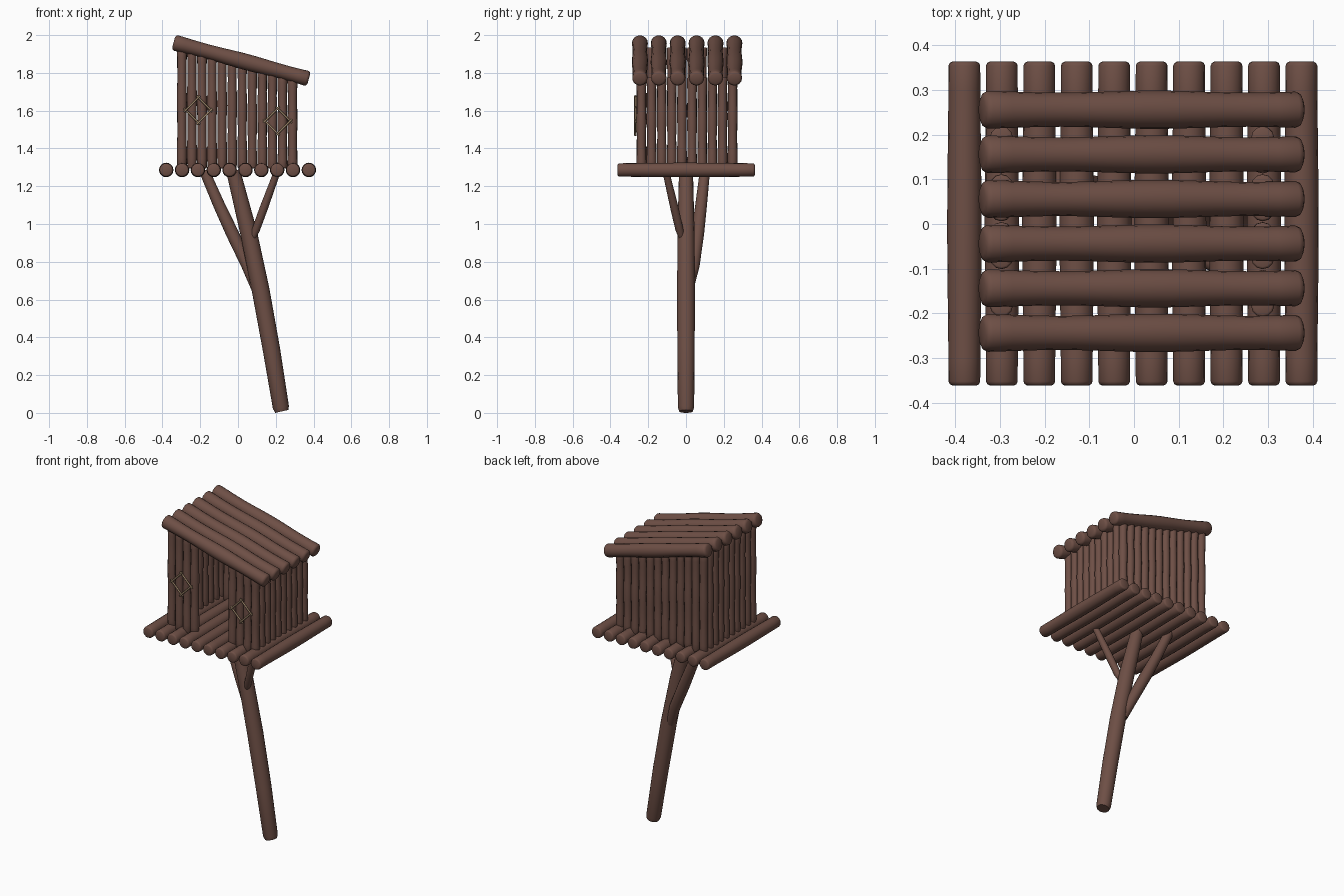
import bpy, bmesh, math, random
from mathutils import Vector

if "Cube" in bpy.data.objects:
    bpy.data.objects.remove(bpy.data.objects["Cube"])

random.seed(4)


def material(name, rgb):
    m = bpy.data.materials.new(name)
    m.diffuse_color = (*rgb, 1)
    m.use_nodes = True
    m.node_tree.nodes["Principled BSDF"].inputs["Base Color"].default_value = m.diffuse_color
    return m


BARK = material("bark", (0.155, 0.078, 0.06))
TWIG = material("twig", (0.36, 0.25, 0.15))


def tube(bm, pts, radii, sides=14):
    """Closed tube through points, one radius per point."""
    pts = [Vector(p) for p in pts]
    rings = []
    for i, (p, r) in enumerate(zip(pts, radii)):
        d = (pts[min(i + 1, len(pts) - 1)] - pts[max(i - 1, 0)]).normalized()
        ref = Vector((0, 1, 0)) if abs(d.y) < 0.8 else Vector((0, 0, 1))
        u = d.cross(ref).normalized()
        v = d.cross(u)
        angles = [2 * math.pi * k / sides for k in range(sides)]
        rings.append([bm.verts.new(p + (u * math.cos(a) + v * math.sin(a)) * r)
                      for a in angles])
    for a, b in zip(rings, rings[1:]):
        for k in range(sides):
            n = (k + 1) % sides
            bm.faces.new((a[k], a[n], b[n], b[k]))
    bm.faces.new(rings[0])
    bm.faces.new(rings[-1])


def log(bm, a, b, r, wobble=0.05, phase=0.0, waves=1.7, soft=0.3, sides=14):
    """Straight, slightly lumpy log with softened ends."""
    a, b = Vector(a), Vector(b)
    e = r * soft / (b - a).length
    ts = [0, e * 0.35, e] + [i / 12 for i in range(1, 12)] + [1 - e, 1 - e * 0.35, 1]
    ends = [1 - soft, 1 - soft * 0.3, 1]
    scale = ends + [1] * 11 + ends[::-1]
    radii = [r * s * (1 + wobble * math.cos(2 * math.pi * waves * (t - 0.54) + phase))
             for t, s in zip(ts, scale)]
    tube(bm, [a.lerp(b, t) for t in ts], radii, sides)


def finish(bm, name, mat):
    bmesh.ops.recalc_face_normals(bm, faces=bm.faces[:])
    me = bpy.data.meshes.new(name)
    bm.to_mesh(me)
    bm.free()
    me.materials.append(mat)
    ob = bpy.data.objects.new(name, me)
    bpy.context.collection.objects.link(ob)
    bpy.context.view_layer.objects.active = ob
    ob.select_set(True)
    bpy.ops.object.shade_smooth_by_angle(angle=math.radians(50))
    ob.select_set(False)


def roof_z(x):
    return 1.961 - 0.27 * (x + 0.339)


# Leaning trunk and its two forked branches
limbs = {
    "trunk": ([(0.232, 0, 0.008), (0.227, 0, 0.03), (0.178, 0, 0.33), (0.12, 0, 0.65),
               (0.055, 0, 0.96), (0.015, 0, 1.12), (-0.025, 0, 1.28)],
              [0.036, 0.043, 0.046, 0.047, 0.045, 0.041, 0.037]),
    "left_branch": ([(0.095, 0.015, 0.66), (0.05, 0.04, 0.78), (-0.03, 0.062, 0.95),
                     (-0.1, 0.08, 1.1), (-0.178, 0.1, 1.28)],
                    [0.026, 0.032, 0.034, 0.031, 0.027]),
    "right_branch": ([(0.075, -0.02, 0.92), (0.095, -0.035, 0.97), (0.135, -0.06, 1.08),
                      (0.205, -0.105, 1.27)], [0.015, 0.021, 0.022, 0.018]),
}
for name, (pts, radii) in limbs.items():
    bm = bmesh.new()
    tube(bm, pts, radii, 16)
    finish(bm, name, BARK)

# Platform of ten logs running front to back
bm = bmesh.new()
for i in range(10):
    x = -0.38 + i * 0.0839
    log(bm, (x, -0.362, 1.286), (x, 0.364, 1.286), 0.037, 0.04, 0.3, 1, 0.25, 16)
finish(bm, "platform_logs", BARK)

# Walls of upright poles: doorway left open in the middle of the front
XS = [-0.297 + i * 0.0532 for i in range(12)]
YS = [-0.236 + i * 0.0536 for i in range(10)]
walls = {
    "front_wall": [(x, YS[0]) for i, x in enumerate(XS) if i < 4 or i > 7],
    "back_wall": [(x, YS[-1]) for x in XS],
    "left_wall": [(XS[0], y) for y in YS[1:-1]],
    "right_wall": [(XS[-1], y) for y in YS[1:-1]],
}
for name, spots in walls.items():
    bm = bmesh.new()
    for x, y in spots:
        log(bm, (x, y, 1.295), (x, y, roof_z(x) - 0.015), 0.0245, 0.06,
            random.uniform(-1, 1), 2.2, 0.2, 12)
    finish(bm, name, BARK)

# Sloping roof of six logs
bm = bmesh.new()
for i in range(6):
    y = -0.244 + i * 0.1
    log(bm, (-0.341, y, roof_z(-0.341)), (0.375, y, roof_z(0.375)),
        0.0405, 0.06, 0, 1.7, 0.35, 16)
finish(bm, "roof_logs", BARK)

# Crossed-twig diamonds beside the doorway
for name, cx, cz in (("left_diamond", -0.21, 1.603), ("right_diamond", 0.21, 1.545)):
    bm = bmesh.new()
    for k in range(4):
        a = math.radians(45 + 90 * k)
        n = Vector((math.cos(a), 0, math.sin(a)))
        t = Vector((-n.z, 0, n.x)) * 0.06
        c = Vector((cx, -0.266 - 0.004 * (k % 2), cz)) + n * 0.047
        log(bm, c - t, c + t, 0.005, 0.03, 0, 1, 0.2, 8)
    finish(bm, name, TWIG)
